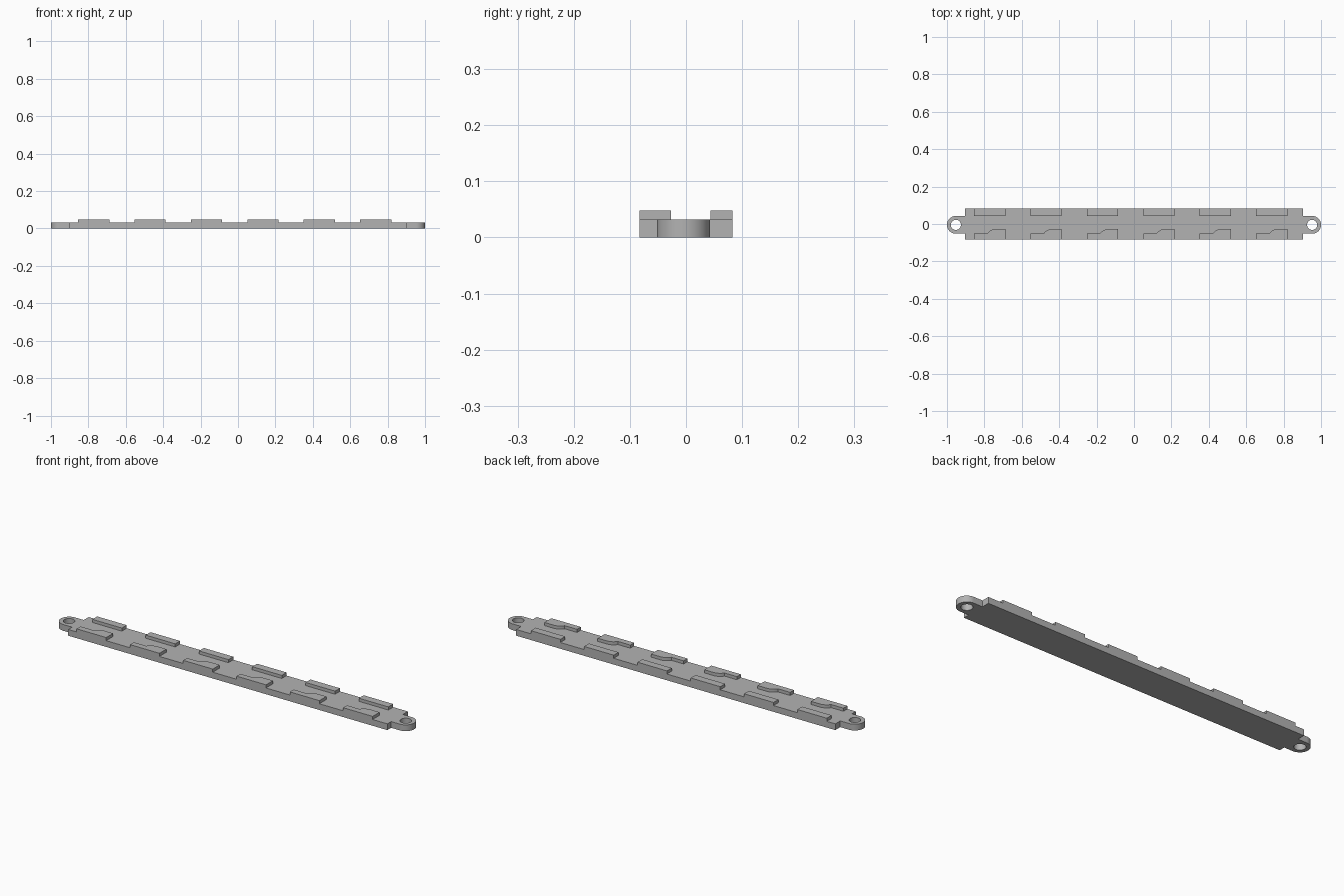
import bpy, bmesh
from math import cos, sin, radians

if "Cube" in bpy.data.objects:
    bpy.data.objects.remove(bpy.data.objects["Cube"])

grey = bpy.data.materials.new("light grey")
grey.use_nodes = True
grey.diffuse_color = (0.45, 0.45, 0.45, 1)
grey.node_tree.nodes["Principled BSDF"].inputs["Base Color"].default_value = grey.diffuse_color

HALF_LENGTH, HALF_WIDTH = 0.903, 0.083
PLATE_TOP, CLIP_TOP = 0.032, 0.048
LUG_X, LUG_Y, LUG_R, HOLE_R = 0.9525, -0.0045, 0.0475, 0.027


def arc(cx, cy, r, start, end, steps):
    angles = [radians(start + (end - start) * i / steps) for i in range(steps + 1)]
    return [(cx + r * cos(a), cy + r * sin(a)) for a in angles]


def prism(name, outline, z0, z1):
    """Extrude a flat counter-clockwise outline upward."""
    bm = bmesh.new()
    base = bm.faces.new([bm.verts.new((x, y, z0)) for x, y in outline])
    top = bmesh.ops.extrude_face_region(bm, geom=[base], use_keep_orig=True)
    verts = [v for v in top["geom"] if isinstance(v, bmesh.types.BMVert)]
    bmesh.ops.translate(bm, verts=verts, vec=(0, 0, z1 - z0))
    bmesh.ops.recalc_face_normals(bm, faces=bm.faces)
    mesh = bpy.data.meshes.new(name)
    bm.to_mesh(mesh)
    bm.free()
    mesh.materials.append(grey)
    obj = bpy.data.objects.new(name, mesh)
    bpy.context.collection.objects.link(obj)
    return obj


# Base plate with a rounded lug at each end
L, W = HALF_LENGTH, HALF_WIDTH
right_lug = arc(LUG_X, LUG_Y, LUG_R, -90, 90, 24)
left_lug = arc(-LUG_X, LUG_Y, LUG_R, 90, 270, 24)
low, high = LUG_Y - LUG_R, LUG_Y + LUG_R
outline = ([(-L, -W), (L, -W), (L, low)] + right_lug + [(L, high), (L, W), (-L, W), (-L, high)]
           + left_lug + [(-L, low)])
plate = prism("base_plate", outline, 0, PLATE_TOP)

# Screw holes through the lugs
for side, x in (("left", LUG_X), ("right", -LUG_X)):
    cutter = prism(side + "_hole_cutter", arc(x, LUG_Y, HOLE_R, 0, 360, 32)[:-1], -0.02, 0.06)
    cut = plate.modifiers.new(side + "_hole", "BOOLEAN")
    cut.operation = "DIFFERENCE"
    cut.solver = "EXACT"
    cut.object = cutter
    bpy.context.view_layer.objects.active = plate
    bpy.ops.object.modifier_apply(modifier=cut.name)
    bpy.data.objects.remove(cutter)

# Six pairs of raised clips: plain at the back, curved at the front
CLIP_LENGTH, PITCH = 0.167, 0.3016
for i in range(6):
    x0 = -0.855 + PITCH * i
    x1 = x0 + CLIP_LENGTH
    prism(f"back_clip_{i + 1}", [(x0, 0.044), (x1, 0.044), (x1, W), (x0, W)], PLATE_TOP, CLIP_TOP)
    curve = arc(x0 + 0.116, -W, 0.056, 90, 146, 8)
    prism(f"front_clip_{i + 1}", [(x0, -W), (x1, -W), (x1, curve[0][1])] + curve + [(x0, curve[-1][1])],
          PLATE_TOP, CLIP_TOP)

# Smooth the lug and clip curves, keep the corners sharp
bpy.ops.object.select_all(action="DESELECT")
for obj in bpy.data.objects:
    if obj.type == "MESH" and (obj is plate or obj == plate or "clip" in obj.name):
        obj.select_set(True)
bpy.context.view_layer.objects.active = plate
bpy.ops.object.shade_smooth_by_angle(angle=radians(30))
